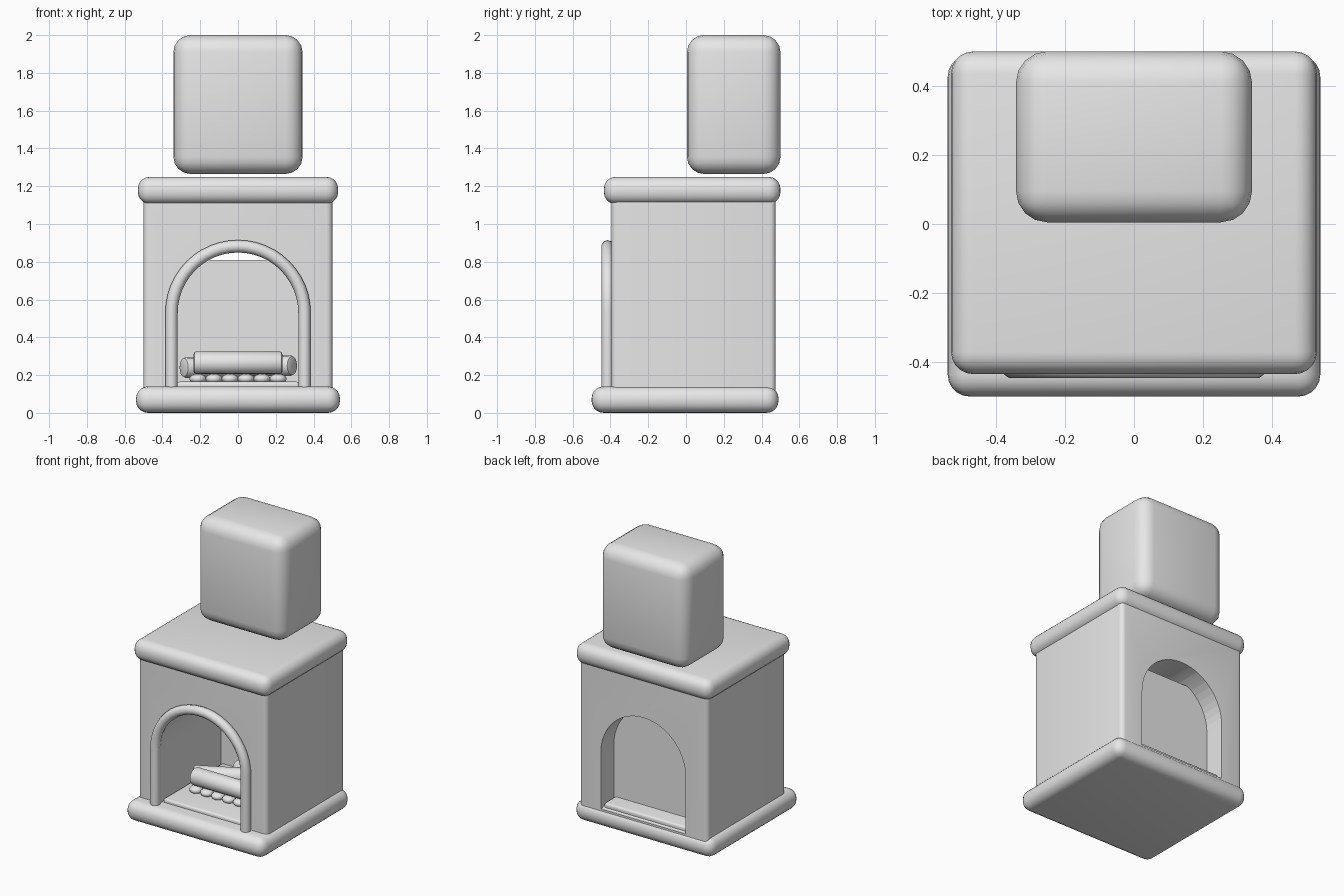
import bpy, bmesh, math
from mathutils import Vector

cube = bpy.data.objects.get("Cube")
if cube:
    bpy.data.objects.remove(cube, do_unlink=True)

grey = bpy.data.materials.new("light grey")
grey.use_nodes = True
grey.diffuse_color = (0.8, 0.8, 0.8, 1)
grey.node_tree.nodes["Principled BSDF"].inputs["Base Color"].default_value = (0.8, 0.8, 0.8, 1)


def add_object(name, bm):
    bmesh.ops.recalc_face_normals(bm, faces=bm.faces)
    mesh = bpy.data.meshes.new(name)
    bm.to_mesh(mesh)
    bm.free()
    mesh.materials.append(grey)
    obj = bpy.data.objects.new(name, mesh)
    bpy.context.collection.objects.link(obj)
    return obj


def select(obj):
    bpy.ops.object.select_all(action='DESELECT')
    obj.select_set(True)
    bpy.context.view_layer.objects.active = obj


def smooth(obj, angle=35):
    select(obj)
    bpy.ops.object.shade_smooth_by_angle(angle=math.radians(angle))


def rounded_box(name, lo, hi, radius, segments=5, upright_only=False):
    bm = bmesh.new()
    bmesh.ops.create_cube(bm, size=1)
    lo, hi = Vector(lo), Vector(hi)
    bmesh.ops.scale(bm, vec=hi - lo, verts=bm.verts)
    bmesh.ops.translate(bm, vec=(lo + hi) / 2, verts=bm.verts)
    edges = [e for e in bm.edges if not upright_only
             or abs(e.verts[0].co.z - e.verts[1].co.z) > 0.1]
    bmesh.ops.bevel(bm, geom=edges, offset=radius, segments=segments,
                    profile=0.5, affect='EDGES')
    obj = add_object(name, bm)
    smooth(obj)
    return obj


SPRING = 0.53


def arch(radius, foot, steps=24):
    """Upright arch outline as (x, z) points from right foot to left foot."""
    curve = [(radius * math.cos(math.pi * i / steps),
              SPRING + radius * math.sin(math.pi * i / steps)) for i in range(steps + 1)]
    return [(radius, foot)] + curve + [(-radius, foot)]


def extrude_outline(name, outline, y0, y1):
    bm = bmesh.new()
    face = bm.faces.new([bm.verts.new((x, y0, z)) for x, z in outline])
    new = bmesh.ops.extrude_face_region(bm, geom=[face])["geom"]
    verts = [v for v in new if isinstance(v, bmesh.types.BMVert)]
    bmesh.ops.translate(bm, vec=(0, y1 - y0, 0), verts=verts)
    return add_object(name, bm)


# Base slab, mantel shelf and chimney block
rounded_box("base_slab", (-0.54, -0.5, 0), (0.54, 0.49, 0.14), 0.064)
rounded_box("mantel_shelf", (-0.53, -0.435, 1.105), (0.53, 0.5, 1.25), 0.064)
rounded_box("chimney", (-0.342, 0.005, 1.265), (0.342, 0.5, 2.0), 0.09, 4)

# Body with an arched tunnel from front to back
body = rounded_box("body", (-0.5, -0.395, 0.1), (0.5, 0.475, 1.14), 0.03, 4, True)
cutter = extrude_outline("tunnel_cutter", arch(0.33, 0.13), -0.7, 0.7)
cutter.hide_render = True
cut = body.modifiers.new("tunnel", 'BOOLEAN')
cut.object = cutter
cut.solver = 'EXACT'
select(body)
bpy.ops.object.modifier_apply(modifier=cut.name)
bpy.data.objects.remove(cutter, do_unlink=True)
smooth(body)

# Fireback panel that stops short of the crown, and the hearth floor
panel_outline = [(x, min(z, 0.81)) for x, z in arch(0.331, 0.13)]
panel_outline = list(dict.fromkeys(panel_outline))
extrude_outline("fireback", panel_outline, 0.28, 0.33)
rounded_box("hearth_floor", (-0.325, -0.37, 0.12), (0.325, 0.45, 0.165), 0.015, 3)

# Round trim around the front opening
path = bpy.data.curves.new("arch_trim", 'CURVE')
path.dimensions = '3D'
path.bevel_depth = 0.033
path.bevel_resolution = 3
path.use_fill_caps = True
spline = path.splines.new('POLY')
points = arch(0.352, 0.12)
spline.points.add(len(points) - 1)
for point, (x, z) in zip(spline.points, points):
    point.co = (x, -0.415, z, 1)
path.materials.append(grey)
trim = bpy.data.objects.new("arch_trim", path)
bpy.context.collection.objects.link(trim)
select(trim)
bpy.ops.object.convert(target='MESH')
smooth(bpy.context.object, 50)


# Logs
def log(name, start, end, radius):
    start, end = Vector(start), Vector(end)
    axis = end - start
    bm = bmesh.new()
    bmesh.ops.create_cone(bm, cap_ends=True, segments=16, radius1=radius,
                          radius2=radius, depth=axis.length)
    rims = [e for e in bm.edges if abs(e.verts[0].co.z - e.verts[1].co.z) < 0.001]
    bmesh.ops.bevel(bm, geom=rims, offset=0.014, segments=2, profile=0.5, affect='EDGES')
    obj = add_object(name, bm)
    obj.rotation_euler = axis.to_track_quat('Z', 'Y').to_euler()
    obj.location = (start + end) / 2
    smooth(obj)


log("front_log", (-0.235, -0.15, 0.265), (0.235, -0.15, 0.265), 0.06)
log("left_log", (-0.29, -0.08, 0.24), (0.1, 0.12, 0.24), 0.054)
log("right_log", (0.29, -0.08, 0.25), (-0.1, 0.16, 0.25), 0.054)

# Flattened embers under the logs
for row, y in enumerate((-0.16, -0.05, 0.06)):
    for i in range(6):
        bm = bmesh.new()
        bmesh.ops.create_uvsphere(bm, u_segments=12, v_segments=8, radius=0.045)
        bmesh.ops.scale(bm, vec=(1, 1, 0.6), verts=bm.verts)
        ember = add_object(f"ember_{row}_{i}", bm)
        ember.location = ((i - 2.5) * 0.085, y, 0.18)
        smooth(ember, 60)
